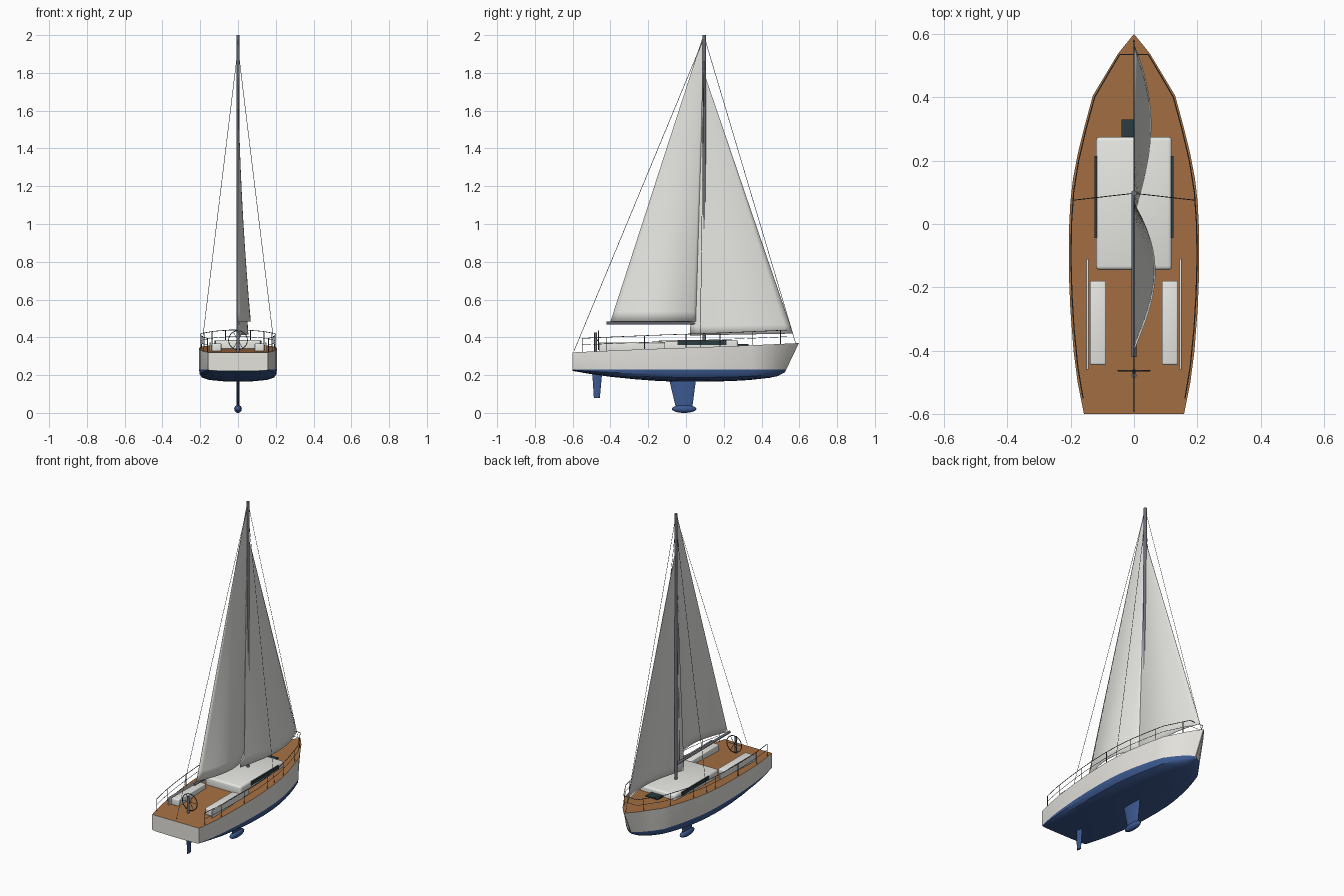
import bpy, bmesh, math
from mathutils import Vector

if "Cube" in bpy.data.objects:
    bpy.data.objects.remove(bpy.data.objects["Cube"])


def material(name, r, g, b):
    m = bpy.data.materials.new(name)
    m.diffuse_color = (r, g, b, 1)
    m.use_nodes = True
    m.node_tree.nodes["Principled BSDF"].inputs["Base Color"].default_value = m.diffuse_color
    return m


HULL = material("hull_white", 0.77, 0.76, 0.72)
NAVY = material("bottom_blue", 0.045, 0.10, 0.28)
TEAK = material("teak_deck", 0.38, 0.16, 0.055)
SAIL = material("sail_cloth", 0.78, 0.78, 0.75)
CABIN = material("cabin_white", 0.82, 0.82, 0.79)
GLASS = material("dark_glass", 0.025, 0.045, 0.05)
METAL = material("spar_grey", 0.15, 0.16, 0.19)
RAIL = material("rail_steel", 0.10, 0.11, 0.13)


def finish(ob, mats, angle=35):
    for m in mats:
        ob.data.materials.append(m)
    bpy.ops.object.select_all(action='DESELECT')
    ob.select_set(True)
    bpy.context.view_layer.objects.active = ob
    bpy.ops.object.shade_smooth_by_angle(angle=math.radians(angle))
    return ob


def mesh_object(name, bm, mats, angle=35, normals=True):
    if normals:
        bmesh.ops.recalc_face_normals(bm, faces=bm.faces)
    me = bpy.data.meshes.new(name)
    bm.to_mesh(me)
    bm.free()
    ob = bpy.data.objects.new(name, me)
    bpy.context.collection.objects.link(ob)
    return finish(ob, mats, angle)


def box(name, lo, hi, mat, bevel=0.0):
    bm = bmesh.new()
    bmesh.ops.create_cube(bm, size=1)
    for v in bm.verts:
        v.co = [(a + b) / 2 + c * (b - a) for a, b, c in zip(lo, hi, v.co)]
    if bevel:
        bmesh.ops.bevel(bm, geom=bm.edges[:], offset=bevel, segments=3, profile=0.5, affect='EDGES')
    return mesh_object(name, bm, [mat])


def tube(name, paths, radius, mat, sides=6, closed=False):
    """One mesh of round tubes; each path is a list of points."""
    cu = bpy.data.curves.new(name, 'CURVE')
    cu.dimensions = '3D'
    cu.bevel_depth = radius
    cu.bevel_resolution = max(0, sides // 2 - 2)
    cu.use_fill_caps = True
    for pts in paths:
        sp = cu.splines.new('POLY')
        sp.points.add(len(pts) - 1)
        sp.use_cyclic_u = closed
        for p, q in zip(sp.points, pts):
            p.co = (*q, 1)
    ob = bpy.data.objects.new(name, cu)
    bpy.context.collection.objects.link(ob)
    bpy.ops.object.select_all(action='DESELECT')
    ob.select_set(True)
    bpy.context.view_layer.objects.active = ob
    bpy.ops.object.convert(target='MESH')
    return finish(bpy.context.object, [mat], 50)


# Hull stations: y, half beam, keel height, stem rake
STATIONS = [(-0.6, .158, .222, 0), (-0.5, .178, .205, 0), (-0.4, .191, .191, 0), (-0.27, .201, .178, 0),
            (-0.15, .206, .169, 0), (-0.03, .206, .165, 0), (0.07, .201, .165, 0), (0.14, .193, .166, 0),
            (0.22, .178, .168, 0), (0.29, .161, .171, 0), (0.35, .145, .175, 0.03), (0.405, .130, .180, .08),
            (0.47, .091, .186, .15), (0.537, .051, .195, .3), (0.598, .002, .215, .48)]
WATER = 0.23


def sheer(y):
    return 0.345 + 0.033 * y + 0.014 * y * abs(y)


def beam(y):
    for a, b in zip(STATIONS, STATIONS[1:]):
        if y <= b[0]:
            return a[1] + (b[1] - a[1]) * (y - a[0]) / (b[0] - a[0])
    return 0


bm = bmesh.new()
rings = []
for y, w, keel, rake in STATIONS:
    top = sheer(y)
    half = [(w, top), (w, WATER)]
    half += [(w * k, keel + (WATER - keel) * f) for k, f in [(.985, .6), (.93, .35), (.75, .15), (.4, .04)]]
    ring = half + [(0, keel)] + [(-x, z) for x, z in reversed(half)]
    rings.append([bm.verts.new((x, y - rake * (top - z), z)) for x, z in ring])
n = len(rings[0])
for a, b in zip(rings, rings[1:]):
    for i in range(n):
        f = bm.faces.new((a[i], a[(i + 1) % n], b[(i + 1) % n], b[i]))
        f.material_index = 2 if i == n - 1 else (0 if i in (0, n - 2) else 1)
bm.faces.new(rings[0])
bm.faces.new(rings[-1])
mesh_object("hull", bm, [HULL, NAVY, TEAK], 30)


# Keel fin and rudder: tapered foils between two chords
def foil(name, top, bottom, thick):
    bm = bmesh.new()
    loops = []
    for y0, y1, z in (top, bottom):
        c, h = (y0 + y1) / 2, (y1 - y0) / 2
        loops.append([bm.verts.new((thick * math.sin(t), c + h * math.cos(t), z))
                      for t in [i * math.tau / 12 for i in range(12)]])
    for i in range(12):
        j = (i + 1) % 12
        bm.faces.new((loops[0][i], loops[0][j], loops[1][j], loops[1][i]))
    bm.faces.new(loops[0])
    bm.faces.new(loops[1])
    mesh_object(name, bm, [NAVY])


foil("keel_fin", (-0.09, 0.053, 0.18), (-0.053, 0.033, 0.025), 0.008)
foil("rudder", (-0.497, -0.443, 0.225), (-0.488, -0.456, 0.08), 0.006)

# Keel bulb
bm = bmesh.new()
bmesh.ops.create_uvsphere(bm, u_segments=20, v_segments=12, radius=1)
for v in bm.verts:
    v.co = (v.co.x * 0.02, v.co.y * 0.065 - 0.01, v.co.z * 0.021 + 0.021)
mesh_object("keel_bulb", bm, [NAVY], 60)

# Cabin, side windows, fore hatch
box("cabin", (-0.12, -0.145, 0.325), (0.12, 0.275, 0.387), CABIN, 0.012)
for s, side in ((-1, "left"), (1, "right")):
    xs = sorted((s * 0.117, s * 0.124))
    box(side + "_window", (xs[0], -0.045, 0.360), (xs[1], 0.215, 0.382), GLASS)
    xs = sorted((s * 0.088, s * 0.139))
    box(side + "_seat", (xs[0], -0.445, 0.325), (xs[1], -0.18, 0.367), CABIN, 0.006)
    xs = sorted((s * 0.143, s * 0.151))
    box(side + "_coaming", (xs[0], -0.46, 0.325), (xs[1], -0.11, 0.372), CABIN, 0.002)
box("fore_hatch", (-0.04, 0.25, 0.345), (0.04, 0.33, 0.364), GLASS)

# Mast and boom
MAST_Y = 0.097
tube("mast", [[(0, MAST_Y, 0.34), (0, MAST_Y, 2.0)]], 0.009, METAL, 16)
tube("boom", [[(0, MAST_Y, 0.475), (0, -0.42, 0.475)]], 0.0075, METAL, 12)


# Sails: triangular sheets with a belly towards +x
def sail(name, tack, clew, head, camber, power):
    bm = bmesh.new()
    nu, nv = 16, 28
    tack, clew, head = (Vector((0, *p)) for p in (tack, clew, head))
    head_aft = head + (clew - tack) * 0.015
    grid = []
    for j in range(nv + 1):
        v = j / nv
        a, b = tack.lerp(head, v), clew.lerp(head_aft, v)
        row = []
        for i in range(nu + 1):
            p = a.lerp(b, i / nu)
            p.x = camber * (1 - v) ** power * math.sin(math.pi * (i / nu) ** 0.9)
            row.append(bm.verts.new(p))
        grid.append(row)
    for j in range(nv):
        for i in range(nu):
            bm.faces.new((grid[j][i], grid[j + 1][i], grid[j + 1][i + 1], grid[j][i + 1]))
    for f in bm.faces:
        f.normal_update()
    if sum(f.normal.x for f in bm.faces) < 0:
        bmesh.ops.reverse_faces(bm, faces=bm.faces)
    ob = mesh_object(name, bm, [SAIL], 60, False)
    mod = ob.modifiers.new("cloth", 'SOLIDIFY')
    mod.thickness = 0.002


sail("mainsail", (0.065, 0.484), (-0.4, 0.484), (0.092, 1.98), 0.068, 2.0)
sail("jib", (0.567, 0.42), (0.02, 0.41), (0.106, 1.77), 0.055, 1.6)

# Standing rigging
tube("stays", [[(0, MAST_Y, 1.99), (0, 0.58, 0.37)], [(0, MAST_Y, 1.99), (0, -0.592, 0.33)],
               [(0, MAST_Y, 1.93), (0.193, 0.075, 0.345)], [(0, MAST_Y, 1.93), (-0.193, 0.075, 0.345)]],
     0.0013, RAIL, 4)


# Guard rails with stanchions, running round the bow
def rail_point(s, y, h):
    return (s * (beam(y) - 0.007), y, sheer(y) + h)


ys = [-0.55, -0.45, -0.33, -0.22, -0.11, 0, 0.1, 0.2, 0.3, 0.4, 0.47, 0.535]
for h, name in ((0.072, "top_rail"), (0.037, "middle_rail")):
    tube(name, [[rail_point(-1, y, h) for y in ys] + [rail_point(1, y, h) for y in reversed(ys)]],
         0.0018 if h > 0.05 else 0.0012, RAIL, 6)
tube("stanchions", [[rail_point(s, y, -0.005), rail_point(s, y, 0.072)]
                    for s in (-1, 1) for y in (-0.55, -0.42, -0.22, 0, 0.18, 0.35, 0.5)], 0.002, RAIL, 6)

# Steering pedestal and wheel
tube("pedestal", [[(0, -0.478, 0.325), (0, -0.478, 0.425)]], 0.008, METAL, 12)
rim = [(0.05 * math.cos(a), -0.463, 0.385 + 0.05 * math.sin(a)) for a in [i * math.tau / 24 for i in range(24)]]
tube("wheel_rim", [rim], 0.0025, RAIL, 6, True)
tube("wheel_spokes", [[rim[i], rim[i + 12]] for i in range(0, 12, 4)], 0.0015, RAIL, 6)
tube("wheel_hub", [[(0, -0.478, 0.385), (0, -0.46, 0.385)]], 0.004, METAL, 8)
